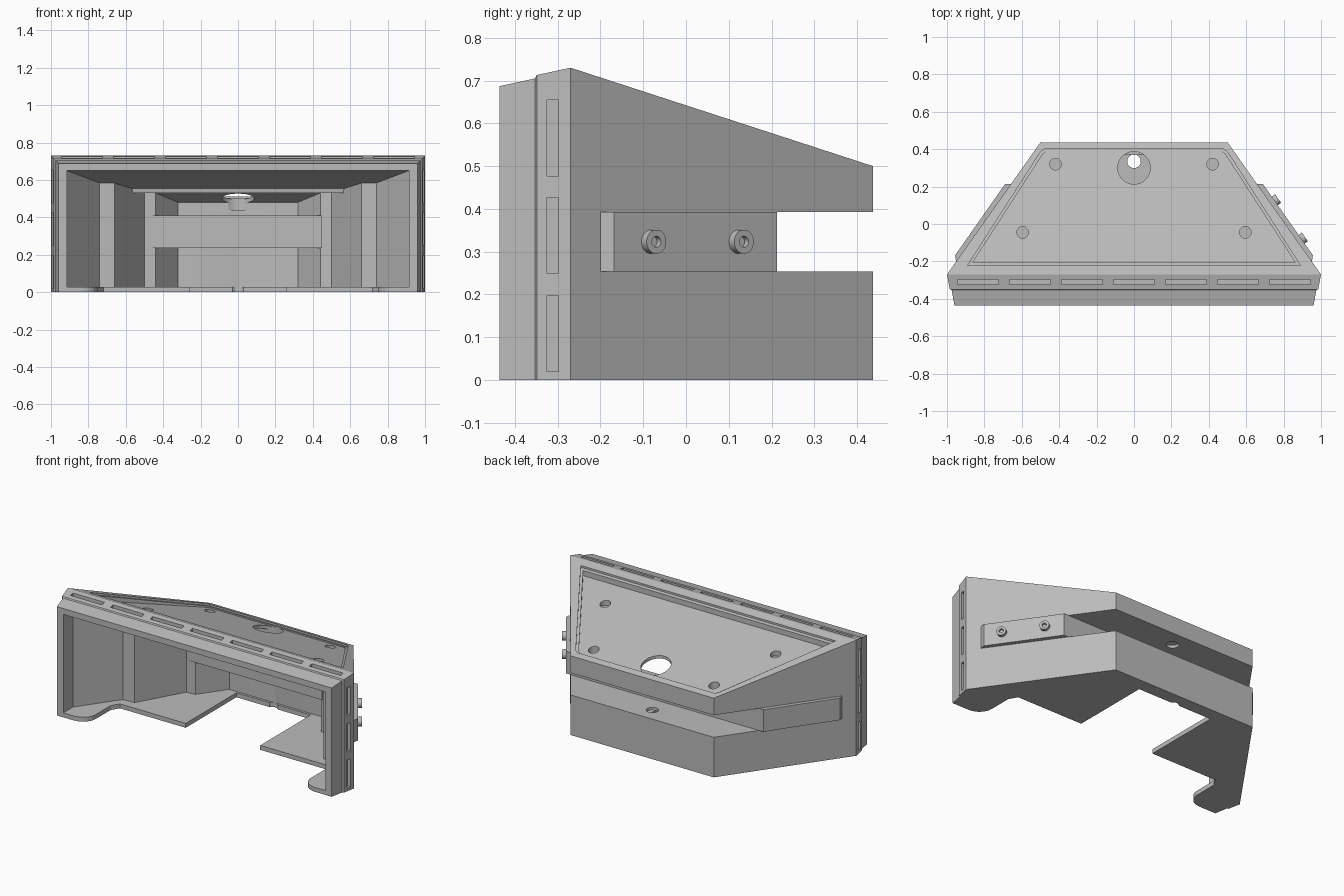
import bpy, bmesh
from math import cos, sin, pi
from mathutils import Vector

cube = bpy.data.objects.get("Cube")
if cube:
    bpy.data.objects.remove(cube, do_unlink=True)

grey = bpy.data.materials.new("plain_grey")
grey.use_nodes = True
grey.diffuse_color = (0.5, 0.5, 0.5, 1)
grey.node_tree.nodes["Principled BSDF"].inputs["Base Color"].default_value = (0.5, 0.5, 0.5, 1)


def finish(name, bm):
    bmesh.ops.recalc_face_normals(bm, faces=bm.faces)
    mesh = bpy.data.meshes.new(name)
    bm.to_mesh(mesh)
    bm.free()
    mesh.materials.append(grey)
    obj = bpy.data.objects.new(name, mesh)
    bpy.context.collection.objects.link(obj)
    return obj


def stack(name, rings):
    """Closed solid through matching rings of points."""
    bm = bmesh.new()
    loops = [[bm.verts.new(p) for p in ring] for ring in rings]
    for a, b in zip(loops, loops[1:]):
        for i in range(len(a)):
            j = (i + 1) % len(a)
            bm.faces.new((a[i], a[j], b[j], b[i]))
    bm.faces.new(loops[0])
    bm.faces.new(loops[-1])
    return finish(name, bm)


def loft(name, sections, base):
    """Symmetric rectangles (y, half width, top) joined front to back."""
    return stack(name, [[(-x, y, base), (x, y, base), (x, y, z), (-x, y, z)]
                        for y, x, z in sections])


def prism(name, outline, low, high):
    """Plan outline raised between two heights given as functions of y."""
    return stack(name, [[(x, y, f(y)) for x, y in outline] for f in (low, high)])


def box(name, x, y, z):
    return prism(name, [(x[0], y[0]), (x[1], y[0]), (x[1], y[1]), (x[0], y[1])],
                 lambda _: z[0], lambda _: z[1])


def rod(name, start, end, r, sides=32):
    start, end = Vector(start), Vector(end)
    axis = end - start
    bm = bmesh.new()
    bmesh.ops.create_cone(bm, cap_ends=True, segments=sides, radius1=r, radius2=r,
                          depth=axis.length)
    turn = axis.to_track_quat('Z', 'Y')
    for v in bm.verts:
        v.co = turn @ v.co + (start + end) / 2
    return finish(name, bm)


def combine(target, tool, operation='DIFFERENCE'):
    mod = target.modifiers.new("combine", 'BOOLEAN')
    mod.operation, mod.solver, mod.object = operation, 'EXACT', tool
    bpy.context.view_layer.objects.active = target
    bpy.ops.object.modifier_apply(modifier=mod.name)
    bpy.data.objects.remove(tool, do_unlink=True)


def roof(y):
    return 0.73 - 0.325 * (y + 0.27)


def recess_floor(y):
    return roof(y) - 0.045 + 0.042 * (y + 0.2)


# Outer shell with stepped front frame and sloping roof
shell = loft("enclosure_shell", [
    (-0.436, 0.96, 0.687), (-0.353, 0.975, 0.705), (-0.349, 0.985, 0.713),
    (-0.27, 1.0, 0.73), (0.437, 0.5, 0.5)], 0)

# Stepped cavity
combine(shell, loft("cavity", [
    (-0.6, 0.915, 0.65), (-0.34, 0.915, 0.65), (-0.092, 0.74, 0.584),
    (-0.088, 0.66, 0.583), (0.08, 0.566, 0.554), (0.084, 0.564, 0.531),
    (0.198, 0.5, 0.531), (0.202, 0.44, 0.53), (0.37, 0.32, 0.48)], 0.028))

# Horizontal channel around the back, with its inner housing
combine(shell, box("channel_housing", (-0.495, 0.45), (0.193, 0.4), (0.235, 0.41)), 'UNION')
combine(shell, box("channel_slot", (-1.2, 1.2), (0.213, 0.6), (0.253, 0.392)))

# Open floor, leaving side shelves and rounded front ears
right = [(0.26, 0.355), (0.26, -0.15), (0.72, -0.15), (0.75, -0.2)]
right += [(0.84 - 0.09 * cos(a), -0.345 - 0.09 * sin(a))
          for a in (i * pi / 16 for i in range(9))]
right.append((0.84, -0.6))
combine(shell, prism("floor_opening", right + [(-x, y) for x, y in reversed(right)],
                     lambda _: -0.1, lambda _: 0.1))

# Recessed roof panel with a thin lip
for wide, narrow, front, back, low in (
        (0.89, 0.49, -0.222, 0.4, lambda y: roof(y) - 0.012),
        (0.862, 0.478, -0.205, 0.388, recess_floor)):
    combine(shell, prism("roof_recess", [(-wide, front), (wide, front),
                                         (narrow + 0.01, back - 0.015), (narrow - 0.01, back),
                                         (0.01 - narrow, back), (-narrow - 0.01, back - 0.015)],
                         low, lambda y: 1))

# Cable holes
combine(shell, rod("roof_hole", (0, 0.3, 0.44), (0, 0.3, 1), 0.087, 48))
combine(shell, rod("cable_hole", (0, 0.335, -0.1), (0, 0.335, 0.43), 0.036))

# Blind roof holes and floor mounting holes
for side in (-1, 1):
    for x, y, depth in ((0.42, 0.32, 0.045), (0.595, -0.045, 0.025)):
        combine(shell, rod("roof_pocket", (side * x, y, recess_floor(y) - depth),
                           (side * x, y, 1), 0.031))
    for x, y in ((0.41, 0.24), (0.7, -0.115), (0.84, -0.37)):
        combine(shell, rod("floor_hole", (side * x, y, -0.1), (side * x, y, 0.05), 0.02, 24))

# Shallow slots around the front frame
for i in range(-3, 4):
    x = i * 0.278
    combine(shell, box("top_slot", (x - 0.11, x + 0.11), (-0.323, -0.297), (0.703, 0.9)))
for z in (0.02, 0.249, 0.477):
    for side in (-1, 1):
        combine(shell, box("side_slot", sorted((side * 0.975, side * 1.2)),
                           (-0.325, -0.298), (z, z + 0.177)))

# Side cover plates over the channel
for side, label in ((1, "left"), (-1, "right")):
    outline = [(0.92, -0.2), (0.951, -0.2), (0.957, -0.168), (0.69, 0.213), (0.64, 0.213)]
    prism(label + "_cover_plate", [(side * x, y) for x, y in outline],
          lambda _: 0.253, lambda _: 0.392)

# Fasteners on one cover plate, with bores reaching into the cavity
out = Vector((0.817, 0.575, 0))
for n, (x, y) in enumerate(((0.894, -0.083), (0.751, 0.122))):
    seat = Vector((x, y, 0.323))
    combine(shell, rod("bore", seat - out * 0.3, seat - out * 0.07, 0.04))
    boss = rod("fastener_%d" % (n + 1), seat - out * 0.01, seat + out * 0.024, 0.028)
    combine(boss, rod("socket", seat + out * 0.008, seat + out * 0.05, 0.013, 24))

# Sharp edges, smooth round holes
for obj in bpy.context.scene.objects:
    obj.select_set(obj.type == 'MESH')
bpy.ops.object.shade_smooth_by_angle(angle=0.5)
